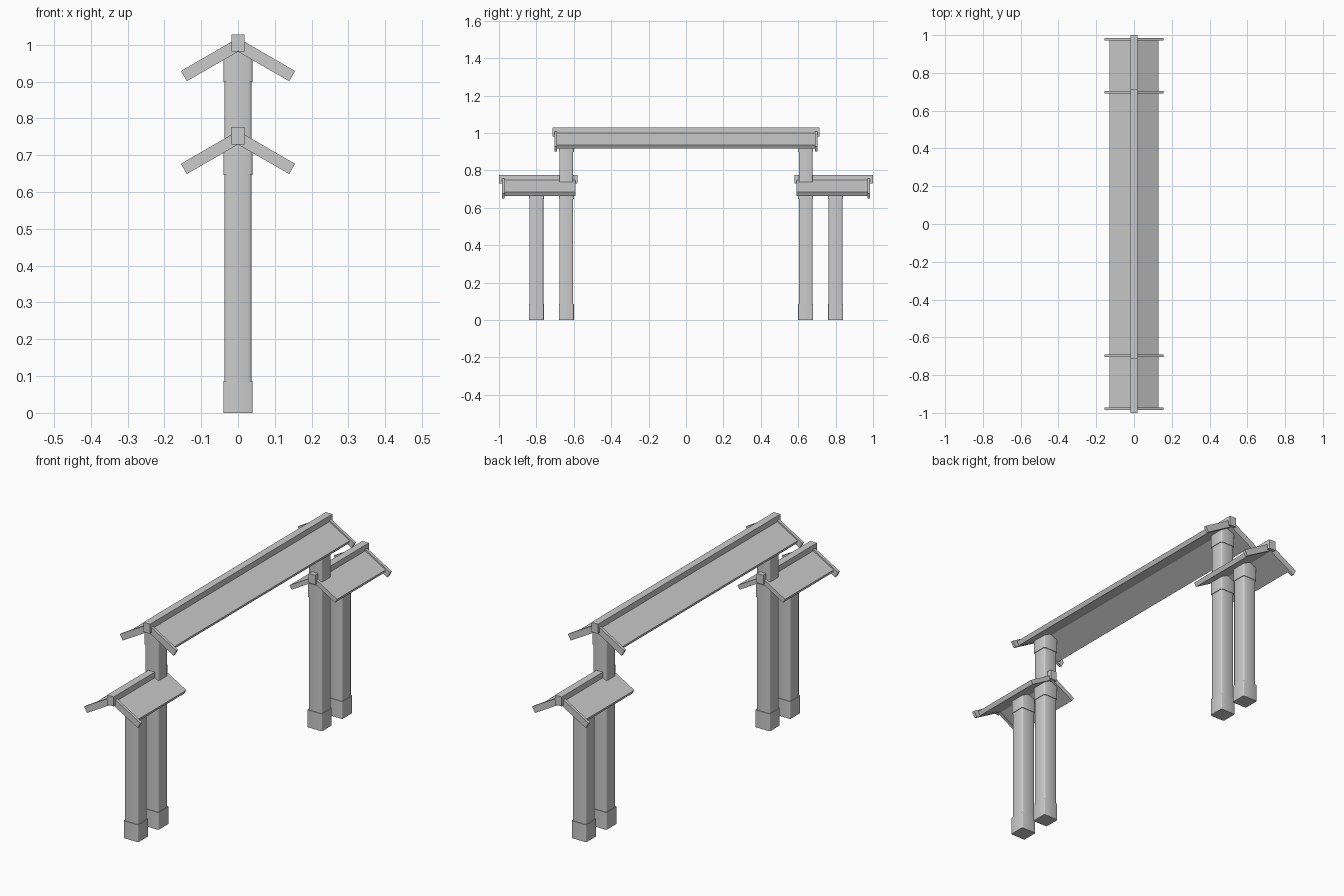
import bpy, bmesh, math

cube = bpy.data.objects.get("Cube")
if cube:
    bpy.data.objects.remove(cube, do_unlink=True)

stone = bpy.data.materials.new("light_grey")
stone.use_nodes = True
GREY = (0.6, 0.6, 0.6, 1)
stone.diffuse_color = GREY
stone.node_tree.nodes["Principled BSDF"].inputs["Base Color"].default_value = GREY

PITCH = math.radians(30)
DROP = 0.252          # height difference between the main and side roofs


def add_object(name, bm):
    bmesh.ops.recalc_face_normals(bm, faces=bm.faces)
    mesh = bpy.data.meshes.new(name)
    bm.to_mesh(mesh)
    bm.free()
    mesh.materials.append(stone)
    obj = bpy.data.objects.new(name, mesh)
    bpy.context.collection.objects.link(obj)
    return obj


def box(name, x, y, z, bevel=0):
    """Box from (min, max) pairs, with optional rounded upright edges."""
    bm = bmesh.new()
    bmesh.ops.create_cube(bm, size=1)
    for v in bm.verts:
        v.co = [r[0] if c < 0 else r[1] for c, r in zip(v.co, (x, y, z))]
    if bevel:
        upright = [e for e in bm.edges
                   if abs(e.verts[0].co.z - e.verts[1].co.z) > 1e-4]
        bmesh.ops.bevel(bm, geom=upright, offset=bevel, segments=2,
                        profile=0.5, affect='EDGES')
    obj = add_object(name, bm)
    if bevel:
        bpy.ops.object.select_all(action='DESELECT')
        obj.select_set(True)
        bpy.context.view_layer.objects.active = obj
        bpy.ops.object.shade_smooth_by_angle(angle=math.radians(50))
    return obj


def chevron(name, apex, reach, thick, y):
    """Pitched inverted V, with ends cut square to the slope, run along y."""
    eave = apex - reach * math.tan(PITCH)
    inner_x = reach - thick * math.sin(PITCH)
    inner_z = eave - thick * math.cos(PITCH)
    profile = [(0, apex), (reach, eave), (inner_x, inner_z),
               (0, apex - thick / math.cos(PITCH)),
               (-inner_x, inner_z), (-reach, eave)]
    bm = bmesh.new()
    face = bm.faces.new([bm.verts.new((px, y[0], pz)) for px, pz in profile])
    out = bmesh.ops.extrude_face_region(bm, geom=[face])
    moved = [g for g in out["geom"] if isinstance(g, bmesh.types.BMVert)]
    bmesh.ops.translate(bm, verts=moved, vec=(0, y[1] - y[0], 0))
    return add_object(name, bm)


def square(name, y, half, z, bevel):
    return box(name, (-half, half), (y - half, y + half), z, bevel)


def roof(name, ridge_y, panel_y, boards, drop):
    box(name + "_ridge_beam", (-0.018, 0.018), ridge_y,
        (0.981 - drop, 1.028 - drop))
    chevron(name + "_panels", 1.01 - drop, 0.13, 0.022, panel_y)
    for i, y in enumerate(boards):
        chevron(f"{name}_bargeboard_{i + 1}", 1.018 - drop, 0.155, 0.032,
                (y - 0.007, y + 0.007))


# Main roof across the gateway
roof("main_roof", (-0.715, 0.715), (-0.697, 0.697), (-0.697, 0.697), 0)

for side, s in (("front", -1), ("back", 1)):
    # Lower side roof
    roof(side + "_roof", sorted((s * 0.58, s)),
         sorted((s * 0.59, s * 0.978)), [s * 0.978], DROP)
    # Tall inner post and short outer post, with feet and collars
    for kind, y, top, collars in (("inner", 0.64, 0.985, (0, DROP)),
                                  ("outer", 0.80, 0.735, (DROP,))):
        name = f"{side}_{kind}_post"
        square(name, s * y, 0.037, (0.01, top), 0.008)
        square(name + "_foot", s * y, 0.04, (0, 0.086), 0.004)
        for i, drop in enumerate(collars):
            square(f"{name}_collar_{i + 1}", s * y, 0.04,
                   (0.898 - drop, 0.968 - drop), 0.008)
